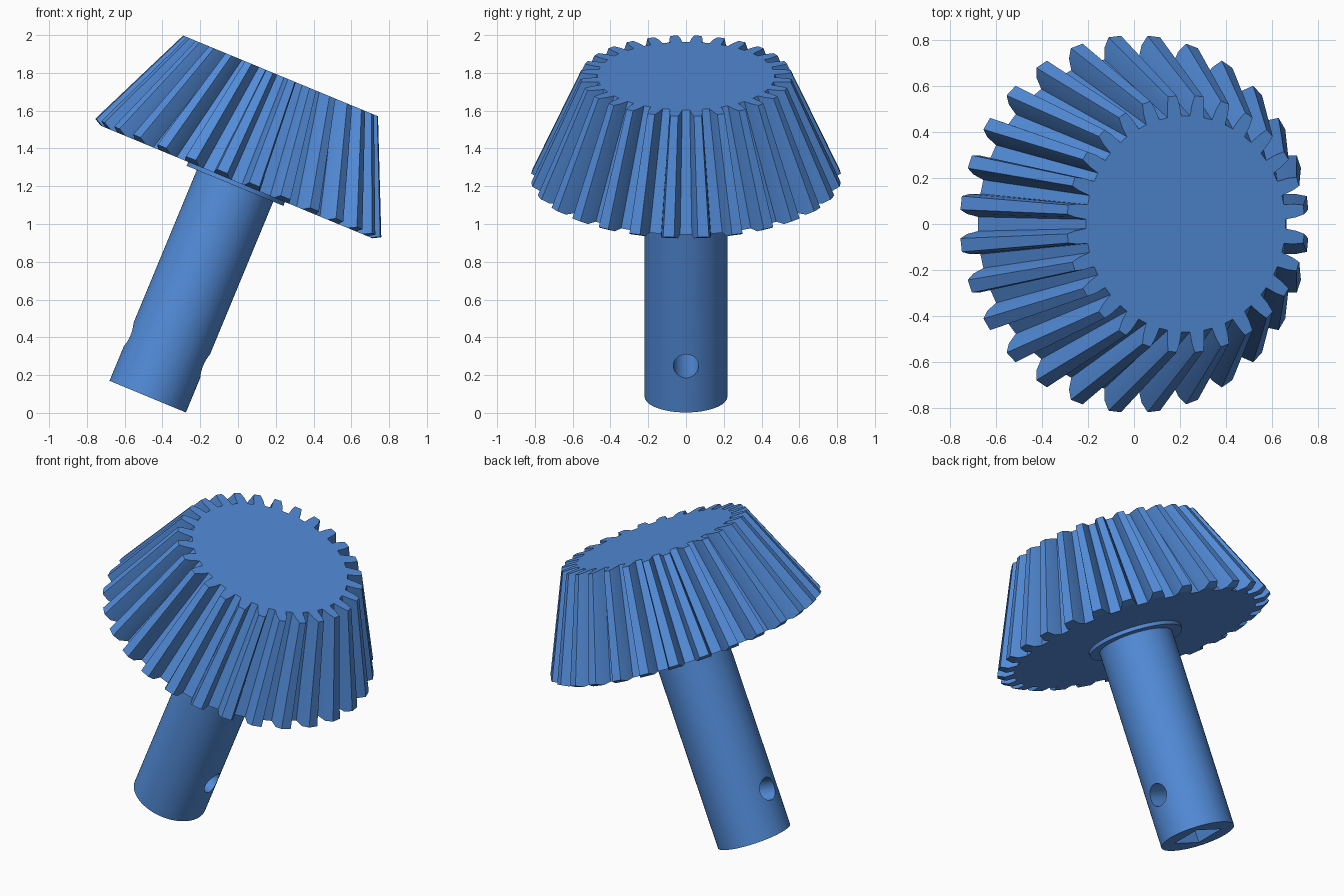
import bpy, bmesh, math
from mathutils import Matrix, Vector

old = bpy.data.objects.get("Cube")
if old:
    bpy.data.objects.remove(old, do_unlink=True)

TEETH = 28
# Everything is built along its own axis, then leaned over by this placement
LEAN = Matrix.Translation((-0.478, 0, 0.086)) @ Matrix.Rotation(math.radians(22.5), 4, 'Y')

blue = bpy.data.materials.new("blue")
blue.use_nodes = True
colour = (0.085, 0.26, 0.69, 1)
blue.diffuse_color = colour
blue.node_tree.nodes["Principled BSDF"].inputs["Base Color"].default_value = colour


def add_object(name, bm, smooth=True):
    bmesh.ops.recalc_face_normals(bm, faces=bm.faces)
    mesh = bpy.data.meshes.new(name)
    bm.to_mesh(mesh)
    bm.free()
    mesh.materials.append(blue)
    ob = bpy.data.objects.new(name, mesh)
    bpy.context.collection.objects.link(ob)
    ob.matrix_world = LEAN
    if smooth:
        smooth_by_angle(ob)
    return ob


def smooth_by_angle(ob):
    bpy.ops.object.select_all(action='DESELECT')
    ob.select_set(True)
    bpy.context.view_layer.objects.active = ob
    bpy.ops.object.shade_smooth_by_angle(angle=math.radians(25))


def cylinder(name, radius, low, high, sides=64, turn=Matrix(), smooth=True):
    bm = bmesh.new()
    place = turn @ Matrix.Translation((0, 0, (low + high) / 2))
    bmesh.ops.create_cone(bm, cap_ends=True, segments=sides, radius1=radius,
                          radius2=radius, depth=high - low, matrix=place)
    return add_object(name, bm, smooth)


# Bevel gear: each tooth outline is (half width in pitches, bottom r, bottom z, top r)
def bevel_gear():
    half = [(0.31, 0.728, 1.23, 0.47), (0.25, 0.78, 1.23, 0.52), (0.16, 0.822, 1.253, 0.56)]
    outline = [(-w, r, z, t) for w, r, z, t in half] + half[::-1]
    n = len(outline)
    pitch = math.tau / TEETH
    bm = bmesh.new()
    low, high = [], []
    for i in range(TEETH):
        for w, r, z, t in outline:
            a = (i + 0.5 + w) * pitch
            d = Vector((math.cos(a), math.sin(a), 0))
            low.append(bm.verts.new(d * r + Vector((0, 0, z))))
            high.append(bm.verts.new(d * t + Vector((0, 0, 1.838))))
    total = len(low)
    for i in range(total):
        j = (i + 1) % total
        bm.faces.new((low[i], low[j], high[j], high[i]))
    bm.faces.new(high)
    # Underside: flat core plus the bevelled heel of each tooth
    core = []
    for i in range(0, total, n):
        b = low[i:i + n]
        core += [b[0], b[-1]]
        bm.faces.new((b[0], b[1], b[4], b[5]))
        bm.faces.new((b[1], b[2], b[3], b[4]))
    bm.faces.new(core)
    return add_object("bevel_gear", bm)


bevel_gear()
cylinder("collar", 0.277, 1.208, 1.235)
shaft = cylinder("shaft", 0.219, 0, 1.235, smooth=False)

# Cross hole and square socket cut from the shaft
sideways = Matrix.Translation((0, 0, 0.265)) @ Matrix.Rotation(math.pi / 2, 4, 'Y')
hole = cylinder("hole_cutter", 0.067, -0.4, 0.4, 40, sideways, smooth=False)
bm = bmesh.new()
bmesh.ops.create_cube(bm, size=1, matrix=Matrix.Translation((0, 0, 0.04))
                      @ Matrix.Diagonal((0.2, 0.2, 0.26, 1)))
socket = add_object("socket_cutter", bm, smooth=False)
for cutter in (hole, socket):
    cutter.hide_render = True
    cut = shaft.modifiers.new(cutter.name, 'BOOLEAN')
    cut.operation = 'DIFFERENCE'
    cut.solver = 'EXACT'
    cut.object = cutter
bpy.context.view_layer.update()
carved = bpy.data.meshes.new_from_object(
    shaft.evaluated_get(bpy.context.evaluated_depsgraph_get()))
shaft.modifiers.clear()
shaft.data = carved
for cutter in (hole, socket):
    bpy.data.objects.remove(cutter, do_unlink=True)
smooth_by_angle(shaft)
